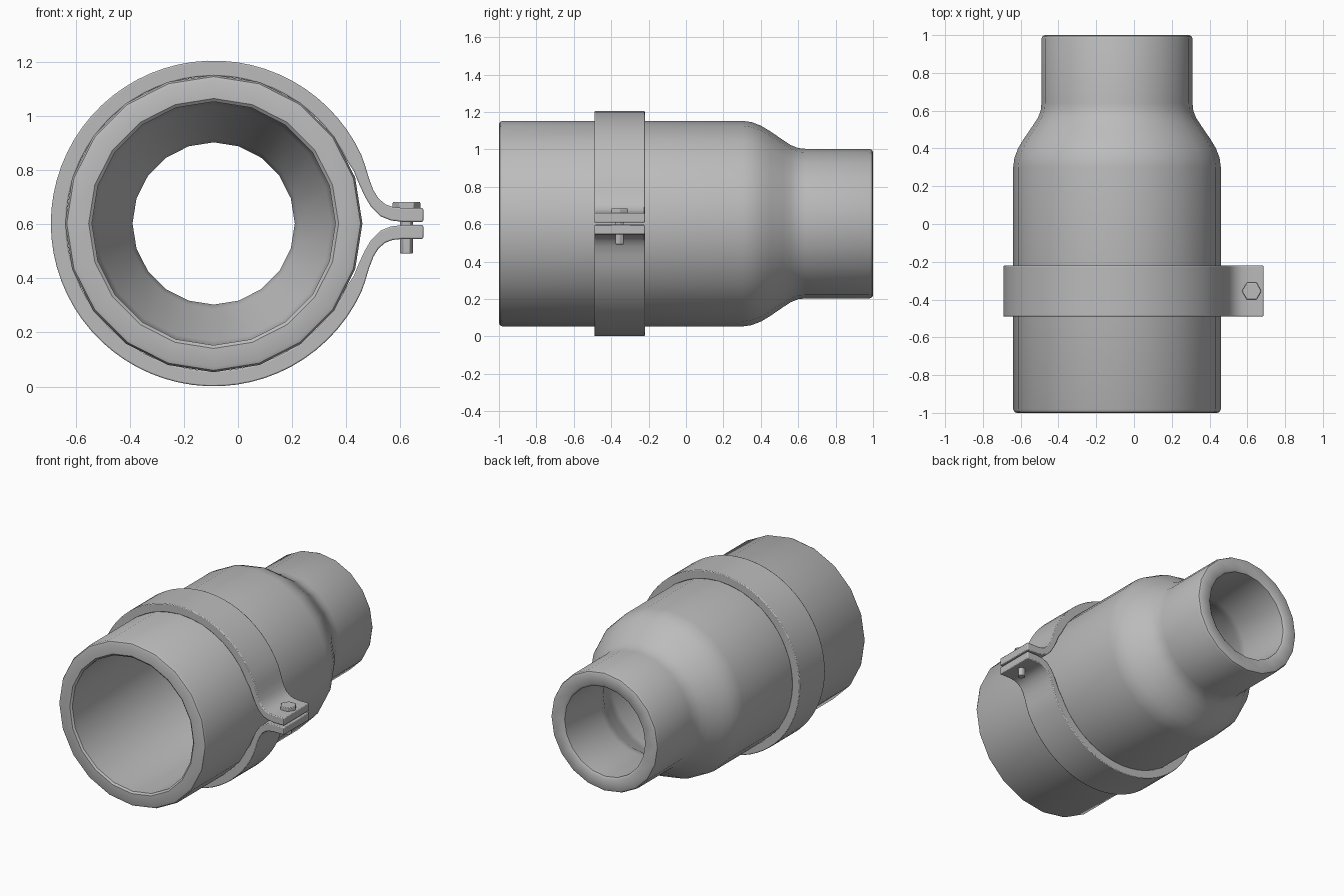
import bpy
import bmesh
from math import sin, cos, tau, radians
from mathutils import Matrix

CX, CZ = -0.09, 0.603        # pipe axis
Y0, Y1 = -0.49, -0.22        # clamp width range

cube = bpy.data.objects.get("Cube")
if cube:
    bpy.data.objects.remove(cube)

grey = bpy.data.materials.new("plain_grey")
grey.use_nodes = True
colour = (0.5, 0.5, 0.5, 1)
grey.diffuse_color = colour
grey.node_tree.nodes["Principled BSDF"].inputs["Base Color"].default_value = colour


def finish(name, bm, bevel=0):
    """Turn a bmesh into a shaded object with an optional edge bevel."""
    bmesh.ops.recalc_face_normals(bm, faces=bm.faces)
    mesh = bpy.data.meshes.new(name)
    bm.to_mesh(mesh)
    bm.free()
    mesh.materials.append(grey)
    obj = bpy.data.objects.new(name, mesh)
    bpy.context.collection.objects.link(obj)
    bpy.ops.object.select_all(action='DESELECT')
    obj.select_set(True)
    bpy.context.view_layer.objects.active = obj
    bpy.ops.object.shade_smooth_by_angle(angle=radians(35))
    if bevel:
        mod = obj.modifiers.new("edge_bevel", 'BEVEL')
        mod.width = bevel
        mod.segments = 2
        mod.limit_method = 'ANGLE'
        mod.angle_limit = radians(40)
    return obj


def loop_faces(bm, rings):
    """Bridge consecutive closed rings, joining the last to the first."""
    for a, b in zip(rings, rings[1:] + rings[:1]):
        for i in range(len(a)):
            j = (i + 1) % len(a)
            bm.faces.new((a[i], a[j], b[j], b[i]))


# Reducing pipe: closed wall profile (y, radius) turned about the y axis
outer = [(-1, 0.53), (-0.995, 0.543), (-0.98, 0.55), (0.3, 0.55), (0.35, 0.543),
         (0.4, 0.524), (0.45, 0.494), (0.52, 0.446), (0.56, 0.42), (0.6, 0.404),
         (0.64, 0.4), (0.98, 0.4), (0.995, 0.394), (1, 0.382)]
inner = [(1, 0.315), (0.99, 0.3), (0.62, 0.3), (0.56, 0.315), (0.36, 0.435),
         (0.3, 0.45), (-0.99, 0.45), (-1, 0.462)]
SIDES = 20
bm = bmesh.new()
rings = []
for k in range(SIDES):
    a = tau * k / SIDES
    rings.append([bm.verts.new((CX + r * cos(a), y, CZ + r * sin(a)))
                  for y, r in outer + inner])
loop_faces(bm, rings)
finish("reducer_pipe", bm)

# Clamp strap: outer and inner edge of the upper half, from ear tip to far side
edge_out = [(0.685, 0.66), (0.61, 0.66), (0.572, 0.664), (0.545, 0.674),
            (0.52, 0.695), (0.501, 0.725), (0.484, 0.77), (0.47, 0.817)]
edge_in = [(0.685, 0.609), (0.61, 0.609), (0.565, 0.614), (0.526, 0.63),
           (0.492, 0.664), (0.469, 0.703), (0.445, 0.755), (0.428, 0.797)]
STEPS = 30
for k in range(STEPS + 1):
    a = radians(25 + 155 * k / STEPS)
    for edge, r in ((edge_out, 0.602), (edge_in, 0.545)):
        edge.append((CX + r * cos(a), CZ + r * sin(a)))
for edge in (edge_out, edge_in):
    edge += [(x, 2 * CZ - z) for x, z in edge[-2::-1]]

bm = bmesh.new()
sections = [[bm.verts.new((x, y, z)) for (x, z), y in
             ((o, Y0), (o, Y1), (i, Y1), (i, Y0))]
            for o, i in zip(edge_out, edge_in)]
for a, b in zip(sections, sections[1:]):
    for i in range(4):
        j = (i + 1) % 4
        bm.faces.new((a[i], a[j], b[j], b[i]))
bm.faces.new(sections[0])
bm.faces.new(sections[-1])
finish("clamp_strap", bm, 0.005)


# Hexagonal bolt through the ears
def hexagon(name, radius, low, high, bevel):
    bm = bmesh.new()
    bmesh.ops.create_cone(bm, cap_ends=True, segments=6, radius1=radius,
                          radius2=radius, depth=high - low,
                          matrix=Matrix.Translation((0.623, (Y0 + Y1) / 2, (low + high) / 2))
                          @ Matrix.Rotation(radians(90), 4, 'Z'))
    finish(name, bm, bevel)


hexagon("bolt_head", 0.052, 0.655, 0.683, 0.004)
hexagon("bolt_shank", 0.025, 0.492, 0.66, 0.003)
